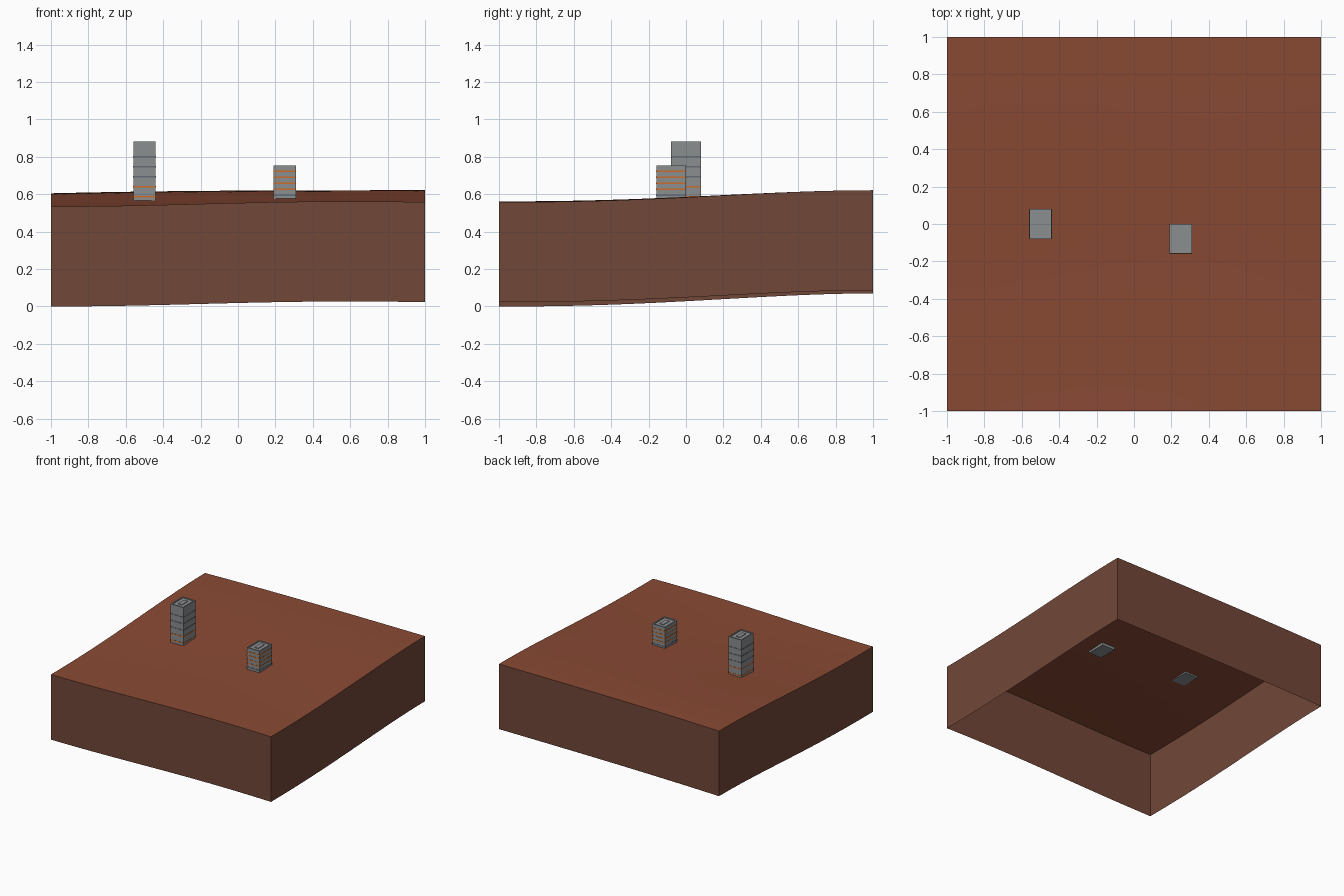
import bpy
import bmesh
from math import cos, pi, radians

cube = bpy.data.objects.get("Cube")
if cube:
    bpy.data.objects.remove(cube, do_unlink=True)


def material(name, srgb):
    lin = [((c / 255 + 0.055) / 1.055) ** 2.4 for c in srgb] + [1.0]
    m = bpy.data.materials.new(name)
    m.use_nodes = True
    m.diffuse_color = lin
    m.node_tree.nodes["Principled BSDF"].inputs["Base Color"].default_value = lin
    return m


CLAY = material("red clay", (138, 74, 52))
SOIL = material("brown soil", (114, 71, 56))
CONCRETE = material("concrete grey", (139, 142, 144))
SLATE = material("dark window", (100, 108, 118))
AMBER = material("lit window", (206, 108, 40))


def make_object(name, bm, mats):
    mesh = bpy.data.meshes.new(name)
    bm.normal_update()
    bm.to_mesh(mesh)
    bm.free()
    for m in mats:
        mesh.materials.append(m)
    obj = bpy.data.objects.new(name, mesh)
    bpy.context.collection.objects.link(obj)
    return obj


def ground_height(x, y):
    front = 0.5485 - 0.0135 * cos(pi * (x + 1) / 1.6)
    back = 0.605 + 0.0165 * (1 - ((1 - x) / 2) ** 3)
    t = ((y + 1) / 2) ** 1.2
    s = t * t * (3 - 2 * t)
    return front + (back - front) * s


# Rolling ground with an open-bottomed skirt
DEPTH = 0.535
bm = bmesh.new()
bmesh.ops.create_grid(bm, x_segments=32, y_segments=32, size=1)
for v in bm.verts:
    v.co.z = ground_height(v.co.x, v.co.y)
rim = [e for e in bm.edges if e.is_boundary]
skirt = bmesh.ops.extrude_edge_only(bm, edges=rim)["geom"]
for item in skirt:
    if isinstance(item, bmesh.types.BMVert):
        item.co.z -= DEPTH
    elif isinstance(item, bmesh.types.BMFace):
        item.material_index = 1
bmesh.ops.recalc_face_normals(bm, faces=bm.faces)
if sum(f.normal.z for f in bm.faces) < 0:
    bmesh.ops.reverse_faces(bm, faces=bm.faces)
ground = make_object("ground", bm, [CLAY, SOIL])
bpy.ops.object.select_all(action="DESELECT")
ground.select_set(True)
bpy.context.view_layer.objects.active = ground
bpy.ops.object.shade_smooth_by_angle(angle=radians(30))


def add_box(bm, x, y, z0, z1, w, d):
    verts = bmesh.ops.create_cube(bm, size=1)["verts"]
    for v in verts:
        v.co.x = x + v.co.x * w
        v.co.y = y + v.co.y * d
        v.co.z = z0 if v.co.z < 0 else z1
    return {f for v in verts for f in v.link_faces}


def tower(name, x, y, top, first, pitch, lit):
    w, d, base = 0.118, 0.158, 0.563
    # Body with a shallow parapet around the roof
    bm = bmesh.new()
    faces = add_box(bm, x, y, base, top, w, d)
    roof = [max(faces, key=lambda f: f.calc_center_median().z)]
    bmesh.ops.inset_region(bm, faces=roof, thickness=0.014)
    bmesh.ops.inset_region(bm, faces=roof, thickness=0.0005, depth=-0.006)
    add_box(bm, x, y, top - 0.007, top - 0.001, w * 0.3, d * 0.5)
    make_object(name + "_body", bm, [CONCRETE])
    # Window bands wrapped around the walls
    bm = bmesh.new()
    for i, on in enumerate(lit):
        z = first + pitch * i
        for f in add_box(bm, x, y, z - 0.004, z + 0.004, w + 0.003, d + 0.003):
            f.material_index = on
    make_object(name + "_window_bands", bm, [SLATE, AMBER])


tower("tall_tower", -0.5, 0.0, 0.882, 0.588, 0.0533, (1, 1, 0, 0, 0))
tower("short_tower", 0.25, -0.08, 0.755, 0.596, 0.0317, (0, 1, 1, 1, 1))
